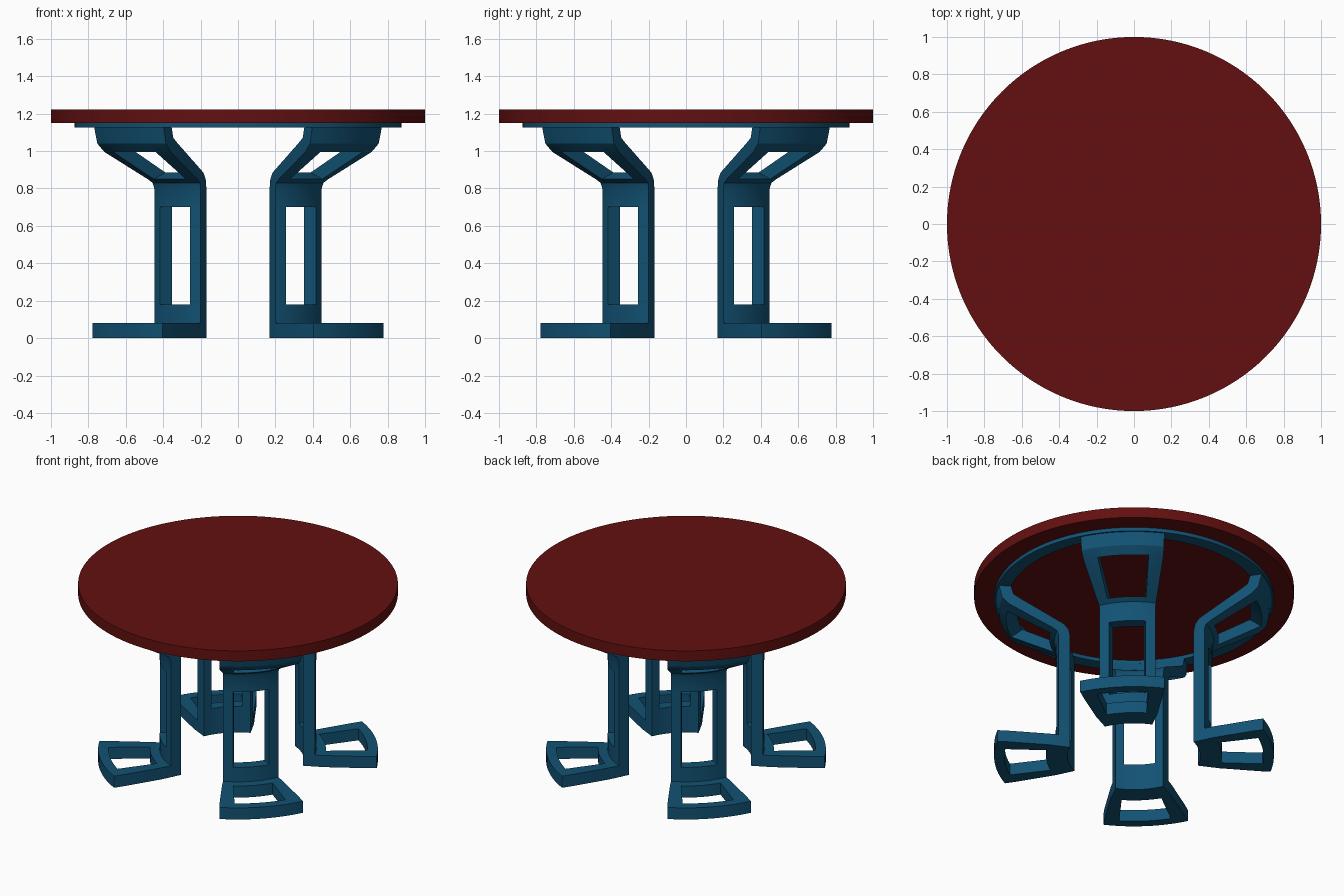
import bpy, bmesh
from math import sin, cos, pi, radians

if "Cube" in bpy.data.objects:
    bpy.data.objects.remove(bpy.data.objects["Cube"])


def material(name, rgb):
    m = bpy.data.materials.new(name)
    m.diffuse_color = (*rgb, 1)
    m.use_nodes = True
    m.node_tree.nodes["Principled BSDF"].inputs["Base Color"].default_value = m.diffuse_color
    return m


RED = material("dark_red", (0.125, 0.005, 0.005))
BLUE = material("steel_blue", (0.006, 0.085, 0.175))


def finish(bm, name, mat):
    bmesh.ops.recalc_face_normals(bm, faces=bm.faces)
    me = bpy.data.meshes.new(name)
    bm.to_mesh(me)
    bm.free()
    ob = bpy.data.objects.new(name, me)
    bpy.context.collection.objects.link(ob)
    me.materials.append(mat)
    bpy.ops.object.select_all(action='DESELECT')
    ob.select_set(True)
    bpy.context.view_layer.objects.active = ob
    bpy.ops.object.shade_smooth_by_angle(angle=radians(30))
    return ob


def polar(r, ang, z):
    return (r * cos(ang), r * sin(ang), z)


# Round table top
bm = bmesh.new()
bmesh.ops.create_cone(bm, cap_ends=True, segments=128, radius1=1, radius2=1, depth=0.072)
bmesh.ops.translate(bm, verts=bm.verts, vec=(0, 0, 1.186))
finish(bm, "table_top", RED)

# Support ring under the top
bm = bmesh.new()
N = 96
section = [(0.79, 1.125), (0.875, 1.125), (0.875, 1.15), (0.79, 1.15)]
rings = [[bm.verts.new(polar(r, 2 * pi * i / N, z)) for r, z in section] for i in range(N)]
for i in range(N):
    p, q = rings[i], rings[(i + 1) % N]
    for k in range(4):
        bm.faces.new((p[k], p[(k + 1) % 4], q[(k + 1) % 4], q[k]))
finish(bm, "support_ring", BLUE)

# Leg profile from foot tip to top: inner r, z, outer r, z, window begins here
STATIONS = [
    (0.875, 0.0, 0.875, 0.08, 0),
    (0.81, 0.0, 0.81, 0.08, 1),
    (0.55, 0.0, 0.55, 0.08, 0),
    (0.415, 0.0, 0.49, 0.08, 0),
    (0.415, 0.18, 0.49, 0.18, 1),
    (0.415, 0.70, 0.49, 0.70, 0),
    (0.415, 0.80, 0.49, 0.80, 0),
    (0.425, 0.85, 0.50, 0.83, 0),
    (0.455, 0.885, 0.53, 0.85, 1),
    (0.73, 1.04, 0.80, 0.995, 0),
    (0.775, 1.07, 0.845, 1.04, 0),
    (0.79, 1.125, 0.865, 1.125, 0),
]
SIDE, MID = 2, 8                      # columns in each side rail and across the window
COLS = 2 * SIDE + MID


def column_angle(r, c):
    """Angle of column c; the sector narrows slightly with radius."""
    t = max(0, (r - 0.49) / 0.385)
    a, b = radians(21 - 3.4 * t), radians(13.5 - 2.4 * t)
    if c < SIDE:
        return -a + (a - b) * c / SIDE
    if c > SIDE + MID:
        return b + (a - b) * (c - SIDE - MID) / SIDE
    return -b + 2 * b * (c - SIDE) / MID


def leg(name, heading):
    bm = bmesh.new()
    A, B = [], []
    for ri, zi, ro, zo, _ in STATIONS:
        A.append([bm.verts.new(polar(ri, heading + column_angle(ri, c), zi)) for c in range(COLS + 1)])
        B.append([bm.verts.new(polar(ro, heading + column_angle(ro, c), zo)) for c in range(COLS + 1)])

    def solid(s, c):
        if not (0 <= s < len(STATIONS) - 1 and 0 <= c < COLS):
            return False
        return not (STATIONS[s][4] and SIDE <= c < SIDE + MID)

    for s in range(len(STATIONS) - 1):
        for c in range(COLS):
            if not solid(s, c):
                continue
            quad = [(s, c), (s, c + 1), (s + 1, c + 1), (s + 1, c)]
            bm.faces.new([A[i][j] for i, j in quad])
            bm.faces.new([B[i][j] for i, j in quad])
            # walls along outer borders and window edges
            for k, (ds, dc) in enumerate([(-1, 0), (0, 1), (1, 0), (0, -1)]):
                if not solid(s + ds, c + dc):
                    (i, j), (m, n) = quad[k], quad[(k + 1) % 4]
                    bm.faces.new((A[i][j], A[m][n], B[m][n], B[i][j]))
    bmesh.ops.delete(bm, geom=[v for v in bm.verts if not v.link_faces], context='VERTS')
    return finish(bm, name, BLUE)


# Four legs on the diagonals
for k, name in enumerate(["leg_back_right", "leg_back_left", "leg_front_left", "leg_front_right"]):
    leg(name, radians(45 + 90 * k))
